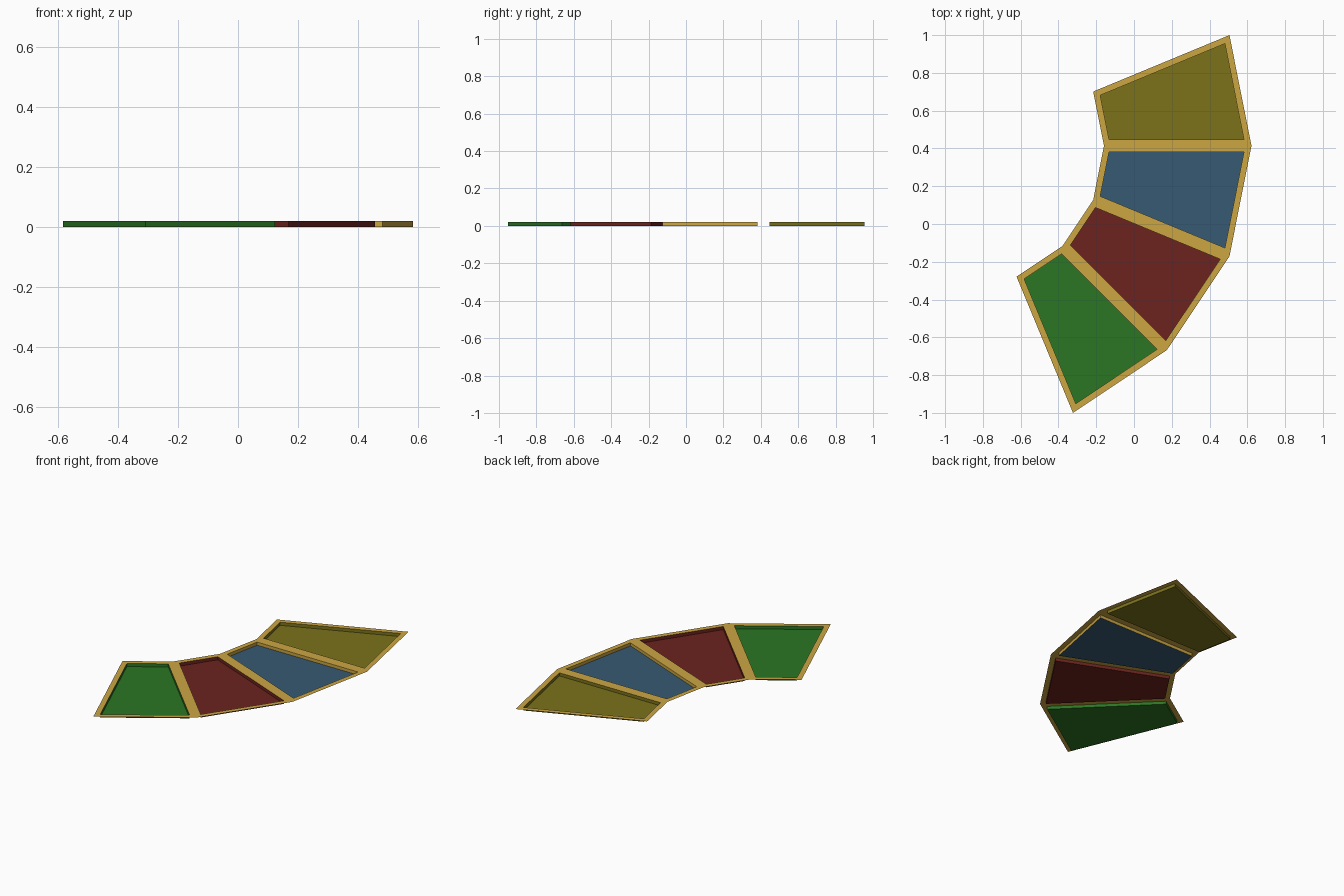
import bpy, bmesh, math
from mathutils import Vector, Matrix

if "Cube" in bpy.data.objects:
    bpy.data.objects.remove(bpy.data.objects["Cube"])

R_OUT, R_IN = 1.5307, 0.75      # fan radii
STEP = math.radians(22.5)       # angle of one bay
INSET, DEPTH = 0.0325, 0.02     # frame border, recess depth
CENTRE = Vector((-(R_OUT + R_IN * math.cos(3 * STEP)) / 2, 1 - R_OUT * math.sin(STEP), 0))


def material(name, rgb):
    m = bpy.data.materials.new(name)
    m.diffuse_color = (*rgb, 1)
    m.use_nodes = True
    m.node_tree.nodes["Principled BSDF"].inputs["Base Color"].default_value = m.diffuse_color
    return m


def make_object(name, bm, mats):
    me = bpy.data.meshes.new(name)
    bm.to_mesh(me)
    bm.free()
    for m in mats:
        me.materials.append(m)
    ob = bpy.data.objects.new(name, me)
    bpy.context.collection.objects.link(ob)
    return ob


def bay(index, inset, z):
    """Counter-clockwise trapezoid of one bay, shrunk evenly by inset."""
    half = STEP / 2
    a = R_IN * math.cos(half) + inset
    b = R_OUT * math.cos(half) - inset
    ya, yb = [x * math.tan(half) - inset / math.cos(half) for x in (a, b)]
    rot = Matrix.Rotation(half - index * STEP, 3, 'Z')
    return [CENTRE + rot @ Vector(p) + Vector((0, 0, z))
            for p in ((a, -ya, 0), (b, -yb, 0), (b, yb, 0), (a, ya, 0))]


gold = material("gold", (0.60, 0.38, 0.055))
panels = [("olive", (0.20, 0.17, 0.011)), ("blue", (0.038, 0.10, 0.17)),
          ("red", (0.15, 0.017, 0.013)), ("green", (0.024, 0.18, 0.017))]

# Flat frame sheet with four openings
bm = bmesh.new()
for i in range(4):
    outer = [bm.verts.new(p) for p in bay(i, 0, DEPTH)]
    inner = [bm.verts.new(p) for p in bay(i, INSET, DEPTH)]
    for k in range(4):
        n = (k + 1) % 4
        bm.faces.new((outer[k], outer[n], inner[n], inner[k]))
bmesh.ops.remove_doubles(bm, verts=bm.verts, dist=1e-4)
make_object("frame", bm, [gold])

# Recessed trays: coloured floor with side walls (the blue tray has gold walls)
for i, (name, rgb) in enumerate(panels):
    bm = bmesh.new()
    low = [bm.verts.new(p) for p in bay(i, INSET, 0)]
    top = [bm.verts.new(p) for p in bay(i, INSET, DEPTH)]
    bm.faces.new(low)
    for k in range(4):
        n = (k + 1) % 4
        f = bm.faces.new((low[n], low[k], top[k], top[n]))
        f.material_index = 1
    mat = material(name, rgb)
    make_object(name + "_panel", bm, [mat, gold if name == "blue" else mat])
